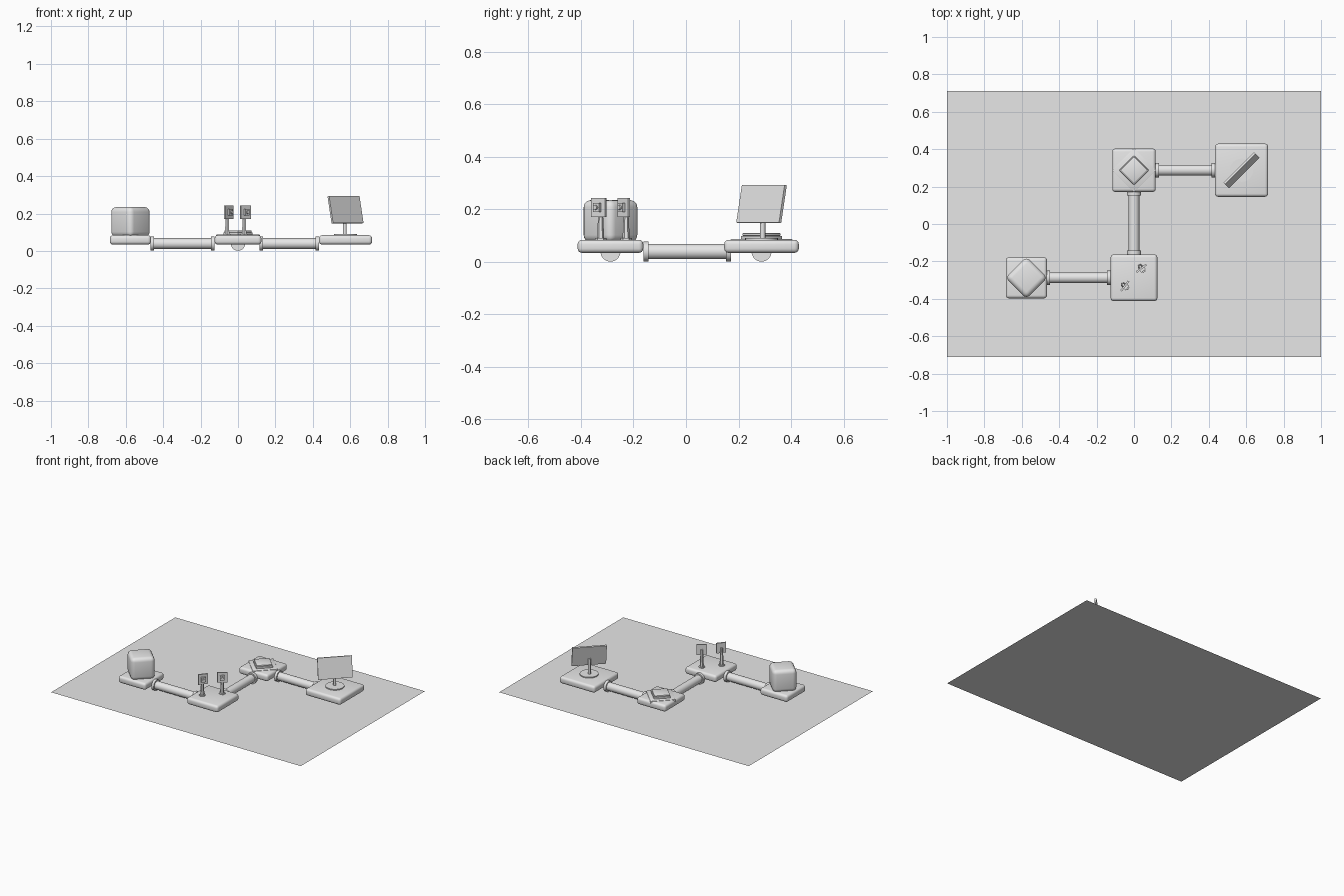
import bpy, math
from mathutils import Vector, Matrix

if "Cube" in bpy.data.objects:
    bpy.data.objects.remove(bpy.data.objects["Cube"])

grey = bpy.data.materials.new("light_grey")
grey.use_nodes = True
grey.diffuse_color = (0.8, 0.8, 0.8, 1)
grey.node_tree.nodes["Principled BSDF"].inputs["Base Color"].default_value = (0.8, 0.8, 0.8, 1)

STEP = 0.2875          # half the spacing between pads
DIAG = math.radians(45)


def finish(name, bevel=0, segments=4, smooth=True):
    ob = bpy.context.object
    ob.name = name
    ob.data.materials.append(grey)
    if bevel:
        mod = ob.modifiers.new("bevel", "BEVEL")
        mod.width, mod.segments, mod.limit_method = bevel, segments, "ANGLE"
        bpy.ops.object.modifier_apply(modifier="bevel")
    if smooth:
        bpy.ops.object.shade_smooth_by_angle(angle=math.radians(40))
    return ob


def box(name, centre, size, turn=0, tilt=0, bevel=0, segments=4):
    bpy.ops.mesh.primitive_cube_add(size=1, location=centre, rotation=(tilt, 0, turn))
    bpy.context.object.scale = size
    bpy.ops.object.transform_apply(location=False, rotation=False, scale=True)
    return finish(name, bevel, segments, bool(bevel))


def rod(name, start, end, radius, sides=32, end_radius=None):
    a, b = Vector(start), Vector(end)
    turn = (b - a).to_track_quat("Z", "Y").to_euler()
    bpy.ops.mesh.primitive_cone_add(vertices=sides, radius1=radius,
                                    radius2=radius if end_radius is None else end_radius,
                                    depth=(b - a).length, location=(a + b) / 2, rotation=turn)
    return finish(name)


def pipe(name, start, end):
    """Tube with a collar at each end."""
    a, b = Vector(start), Vector(end)
    along = (b - a).normalized() * 0.019
    rod(name, a, b, 0.029)
    rod(name + "_start_collar", a, a + along, 0.038)
    rod(name + "_end_collar", b - along, b, 0.038)


# Ground sheet
bpy.ops.mesh.primitive_plane_add(size=1, location=(0, 0, 0.001))
bpy.context.object.scale = (2, 1.42, 1)
bpy.ops.object.transform_apply(location=False, rotation=False, scale=True)
finish("ground_sheet", smooth=False)

# Rounded pads
pads = {
    "block_pad": (-2 * STEP, -STEP, 0.22),
    "camera_pad": (0, -STEP, 0.25),
    "tray_pad": (0, STEP, 0.232),
    "screen_pad": (2 * STEP, STEP, 0.284),
}
for name, (x, y, width) in pads.items():
    box(name, (x, y, 0.059), (width, width, 0.05), bevel=0.017)

# Connecting pipes
PIPE_Z = 0.039
pipe("left_pipe", (-0.467, -STEP, PIPE_Z), (-0.125, -STEP, PIPE_Z))
pipe("middle_pipe", (0, -0.162, PIPE_Z), (0, 0.171, PIPE_Z))
pipe("right_pipe", (0.114, STEP, PIPE_Z), (0.434, STEP, PIPE_Z))

# Rounded block
box("rounded_block", (-2 * STEP, -STEP, 0.155), (0.16, 0.16, 0.16), DIAG, bevel=0.027)

# Stacked tray plates
box("tray_base", (0, STEP, 0.079), (0.168, 0.168, 0.016), DIAG, bevel=0.003, segments=2)
box("tray_lower_plate", (0, STEP, 0.092), (0.112, 0.112, 0.014), DIAG, bevel=0.003, segments=2)
box("tray_upper_plate", (0, STEP, 0.104), (0.104, 0.104, 0.01), DIAG, bevel=0.003, segments=2)

# Two small camera heads, toed in towards each other
for side, x, y, toe in (("near", -0.058, -0.325, 7), ("far", 0.033, -0.228, -7)):
    turn = DIAG + math.radians(toe)
    facing = Matrix.Rotation(turn, 3, "Z") @ Vector((0, -1, 0))
    foot = Vector((x, y, 0))
    rod(side + "_camera_foot", foot + Vector((0, 0, 0.082)), foot + Vector((0, 0, 0.09)), 0.022, 6)
    rod(side + "_camera_post", foot + Vector((0, 0, 0.083)), foot + Vector((0, 0, 0.21)), 0.014, 6, 0.008)
    head = foot + facing * 0.011 + Vector((0, 0, 0.207))
    box(side + "_camera_plate", head, (0.066, 0.01, 0.073), turn)
    box(side + "_camera_housing", head + facing * 0.011, (0.03, 0.014, 0.034), turn)
    rod(side + "_camera_lens", head + facing * 0.016, head + facing * 0.026, 0.009, 16)

# Tilted screen on a stand
facing = Vector((1, -1, 0)).normalized()
centre = Vector((2 * STEP, STEP, 0))
rod("screen_stand_disc", centre + Vector((0, 0, 0.08)), centre + Vector((0, 0, 0.091)), 0.062)
back = centre - facing * 0.006
rod("screen_post", back + Vector((0, 0, 0.085)), back + Vector((0, 0, 0.2)), 0.01, 16)
box("screen_panel", centre + Vector((0, 0, 0.22)), (0.23, 0.012, 0.147), DIAG, math.radians(-12))
